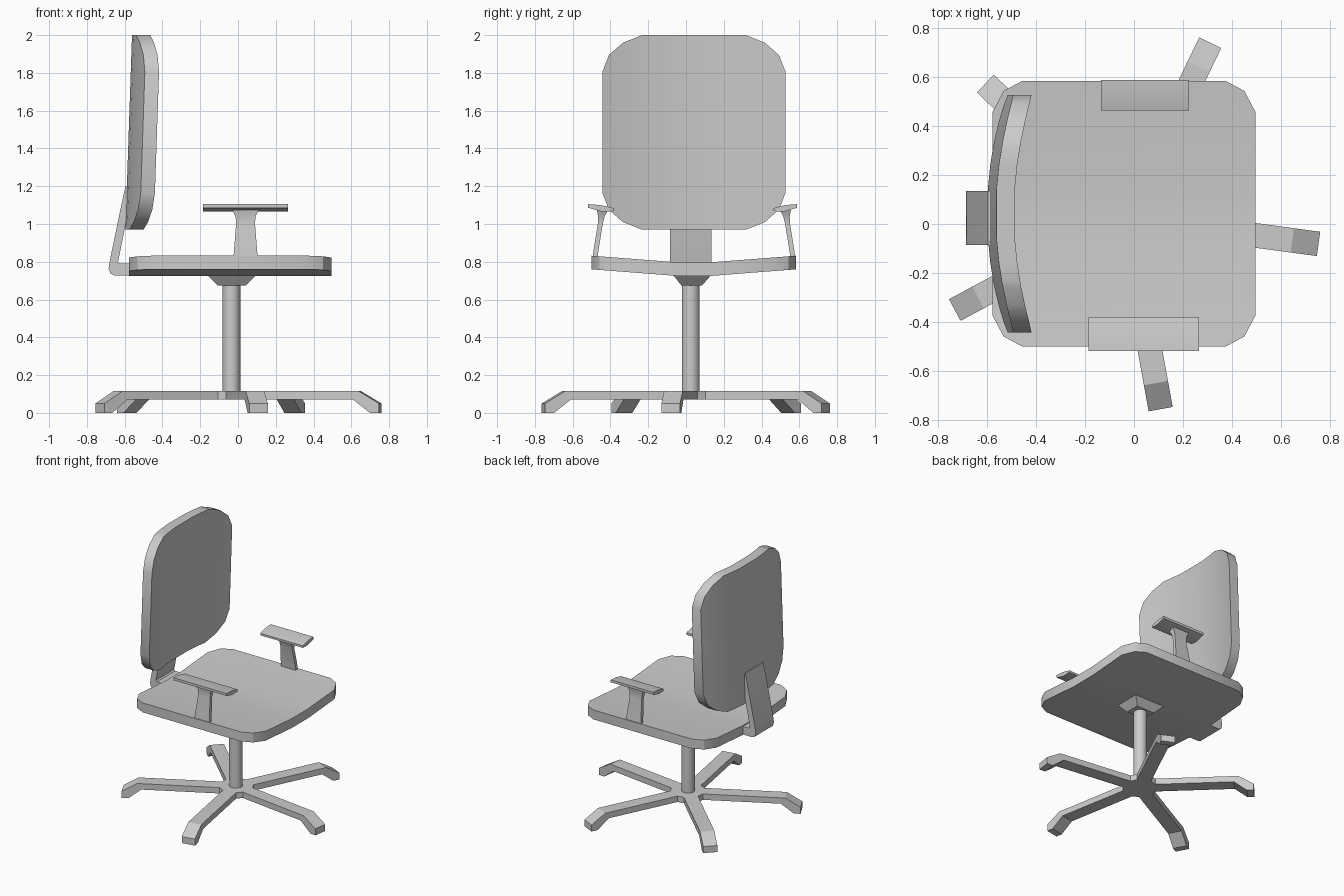
import bpy, bmesh, math
from mathutils import Vector, Matrix

if "Cube" in bpy.data.objects:
    bpy.data.objects.remove(bpy.data.objects["Cube"])


def finish(bm, name, smooth=30):
    bmesh.ops.remove_doubles(bm, verts=bm.verts, dist=1e-5)
    bmesh.ops.recalc_face_normals(bm, faces=bm.faces)
    me = bpy.data.meshes.new(name)
    bm.to_mesh(me)
    bm.free()
    me.shade_smooth()
    me.set_sharp_from_angle(angle=math.radians(smooth))
    ob = bpy.data.objects.new(name, me)
    bpy.context.collection.objects.link(ob)
    return ob


def slab(name, outline, thick, place, cuts=()):
    """Extrude a (u, v) outline by thick in w, slice it along v, then map with place(u, v, w)."""
    bm = bmesh.new()
    f = bm.faces.new([bm.verts.new((u, v, 0)) for u, v in outline])
    ext = bmesh.ops.extrude_face_region(bm, geom=[f])
    for e in ext["geom"]:
        if isinstance(e, bmesh.types.BMVert):
            e.co.z = thick
    for c in cuts:
        bmesh.ops.bisect_plane(bm, geom=bm.verts[:] + bm.edges[:] + bm.faces[:],
                               plane_co=(0, c, 0), plane_no=(0, 1, 0))
    for v in bm.verts:
        v.co = place(*v.co)
    return finish(bm, name)


def loft(name, rings):
    """Closed solid through rings of equal point count."""
    bm = bmesh.new()
    rs = [[bm.verts.new(p) for p in r] for r in rings]
    n = len(rs[0])
    for a, b in zip(rs, rs[1:]):
        for i in range(n):
            bm.faces.new((a[i], a[(i + 1) % n], b[(i + 1) % n], b[i]))
    bm.faces.new(rs[0])
    bm.faces.new(rs[-1])
    return finish(bm, name)


def cut_corner_rect(hu, hv, corner):
    """Outline of a rectangle with faceted corners; corner goes from the u side to the v side."""
    q = [(hu - a, hv - b) for a, b in corner]
    r = q[::-1]
    return (q + [(-u, v) for u, v in r] + [(-u, -v) for u, v in q] + [(u, -v) for u, v in r])


def rect(cx, cy, hx, hy, z):
    return [(cx - hx, cy - hy, z), (cx + hx, cy - hy, z), (cx + hx, cy + hy, z), (cx - hx, cy + hy, z)]


CY = 0.042
CUTS = (-0.4, -0.3, -0.2, -0.1, 0.1, 0.2, 0.3, 0.4)

# Dished seat
seat_outline = cut_corner_rect(0.536, 0.541, [(0, 0.125), (0.045, 0.04), (0.12, 0)])
slab("seat", seat_outline, 0.072,
     lambda u, v, w: Vector((u - 0.041, v + CY,
                             0.726 + w + 0.034 * max(0, (abs(v) - 0.1) / 0.44))), (-0.1, 0.1))

# Curved backrest: u is height, v is width
back_outline = cut_corner_rect(0.515, 0.485, [(0, 0.21), (0.04, 0.11), (0.105, 0.035), (0.195, 0)])
slab("backrest", back_outline, 0.075,
     lambda u, v, w: Vector((-0.582 + 0.034 * u + w + 0.078 * (v / 0.485) ** 2, v + CY, u + 1.485)),
     CUTS)

# Bent bracket joining seat and backrest
bracket = [(-0.5, 0.728), (-0.655, 0.728), (-0.675, 0.737), (-0.685, 0.765), (-0.68, 0.80),
           (-0.622, 1.08), (-0.596, 1.2), (-0.57, 1.2), (-0.585, 1.05), (-0.635, 0.80), (-0.625, 0.79),
           (-0.5, 0.79)]
slab("back_bracket", bracket, 0.22, lambda u, v, w: Vector((u, w - 0.085, v)))

# Armrests: tilted pad on a flared post, one per side
for side, cx, hx, outer, inner in ((1, 0.045, 0.18, 0.588, 0.462), (-1, 0.04, 0.225, -0.518, -0.382)):
    label = "left" if side == 1 else "right"
    mid = (outer + inner) / 2
    section = [(outer, 1.086), (mid - side * 0.005, 1.066), (inner, 1.068), (inner, 1.084),
               (mid, 1.1), (outer, 1.105)]
    loft(label + "_arm_pad", [[(cx + s * hx, y, z) for y, z in section] for s in (-1, 1)])
    post = [(0.066, 0.013, 0.525, 0.79), (0.062, 0.013, 0.52, 0.85), (0.05, 0.013, 0.496, 1.0),
            (0.053, 0.017, 0.490, 1.04), (0.07, 0.03, 0.484, 1.075)]
    loft(label + "_arm_post", [rect(0.04, CY + side * y, a, b, z) for a, b, y, z in post])

# Mount under the seat
loft("seat_mount", [rect(-0.033, 0.03, 0.075, 0.055, 0.675), rect(-0.033, 0.033, 0.135, 0.105, 0.735)])

# Gas column
bm = bmesh.new()
bmesh.ops.create_cone(bm, cap_ends=True, segments=24, radius1=0.047, radius2=0.047, depth=0.6,
                      matrix=Matrix.Translation((-0.035, 0.025, 0.385)))
finish(bm, "column")

# Five-legged star base with turned-down feet
HUB = Vector((-0.033, 0.025, 0))
leg = [(0.11, 0.07), (0.655, 0.07), (0.745, 0), (0.793, 0), (0.793, 0.05), (0.685, 0.115), (0.11, 0.115)]
hub_outline = []
for i in range(5):
    ang = math.radians(-7.7 + 72 * i)
    rot = Matrix.Rotation(ang, 3, 'Z')
    slab("base_leg_%d" % (i + 1), leg, 0.1,
         lambda u, v, w, rot=rot: rot @ Vector((u, w - 0.05, v)) + HUB)
    hub_outline += [(rot @ Vector((0.11, s * 0.05, 0)))[:2] for s in (-1, 1)]
slab("base_hub", hub_outline, 0.045, lambda u, v, w: Vector((u, v, w + 0.07)) + HUB)
